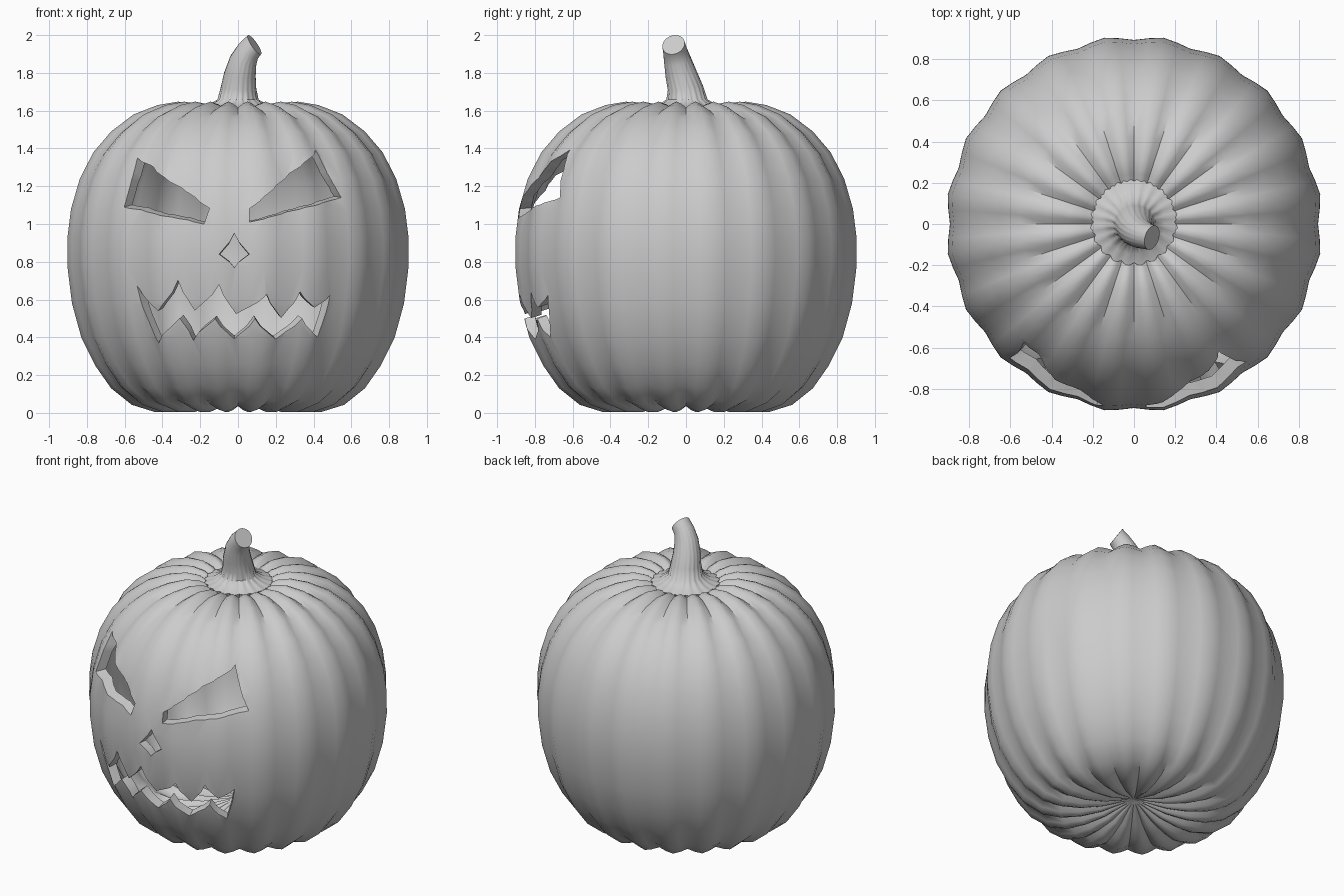
import bpy
import bmesh
import math
from mathutils import Vector

RIBS = 20
SEG = 80

cube = bpy.data.objects.get("Cube")
if cube:
    bpy.data.objects.remove(cube, do_unlink=True)

grey = bpy.data.materials.new("plain grey")
grey.use_nodes = True
COLOUR = (0.6, 0.6, 0.6, 1)
grey.diffuse_color = COLOUR
grey.node_tree.nodes["Principled BSDF"].inputs["Base Color"].default_value = COLOUR


def make_object(name, bm):
    mesh = bpy.data.meshes.new(name)
    bm.to_mesh(mesh)
    bm.free()
    mesh.materials.append(grey)
    obj = bpy.data.objects.new(name, mesh)
    bpy.context.collection.objects.link(obj)
    return obj


def smooth(obj, degrees):
    bpy.ops.object.select_all(action='DESELECT')
    obj.select_set(True)
    bpy.context.view_layer.objects.active = obj
    bpy.ops.object.shade_smooth_by_angle(angle=math.radians(degrees))


def groove(angle, softness):
    """0 on a rib crest, 1 between two ribs; softness 2 is a wave, 1 a crease."""
    return 1 - abs(math.sin((angle - math.pi / 2) * RIBS / 2)) ** softness


def bridge(bm, a, b, flip=False):
    for i in range(len(a)):
        j = (i + 1) % len(a)
        quad = [a[i], a[j], b[j], b[i]]
        bm.faces.new(quad[::-1] if flip else quad)


def cap(bm, ring, point, flip):
    tip = bm.verts.new(point)
    for i in range(len(ring)):
        tri = [ring[i], ring[(i + 1) % len(ring)], tip]
        bm.faces.new(tri[::-1] if flip else tri)


# Pumpkin shell: ribbed outer skin and a plainer inner skin, in one solid
PROFILE = [(0.08, 0.075), (0.2, 0.03), (0.33, 0.004), (0.45, 0.006), (0.57, 0.043),
           (0.68, 0.13), (0.765, 0.25), (0.84, 0.4), (0.89, 0.58), (0.915, 0.78),
           (0.914, 0.93), (0.895, 1.08), (0.848, 1.24), (0.775, 1.38), (0.68, 1.49),
           (0.56, 1.58), (0.43, 1.63), (0.32, 1.648), (0.24, 1.635), (0.16, 1.59)]


def skin(bm, inset, flip):
    rings = []
    last = len(PROFILE) - 1
    for k, (r, z) in enumerate(PROFILE):
        before, after = Vector(PROFILE[max(k - 1, 0)]), Vector(PROFILE[min(k + 1, last)])
        tangent = (after - before).normalized()
        out_r, out_z = tangent.y, -tangent.x
        # Soft shallow ribs on the belly, tighter and deeper toward the poles
        pole = abs(out_z) ** 2
        depth = (0.022 + 0.012 * pole) * min(1, r / 0.35)
        ring = []
        for s in range(SEG):
            a = math.tau * s / SEG
            push = inset + depth * groove(a, 2 - 0.7 * pole)
            rad = max(r - out_r * push, 0.03)
            ring.append(bm.verts.new((rad * math.cos(a), rad * math.sin(a), z - out_z * push)))
        rings.append(ring)
    for a, b in zip(rings, rings[1:]):
        bridge(bm, a, b, flip)
    cap(bm, rings[0], (0, 0, 0.1 + inset), not flip)
    cap(bm, rings[-1], (0, 0, 1.57 - inset), flip)


bm = bmesh.new()
skin(bm, 0, False)
skin(bm, 0.058, True)
shell = make_object("pumpkin_shell", bm)


# Carved face: each outline is pushed through the wall along the surface direction
def radius_at(z):
    for (r0, z0), (r1, z1) in zip(PROFILE[3:], PROFILE[4:]):
        if z0 <= z <= z1:
            return r0 + (r1 - r0) * (z - z0) / (z1 - z0)
    return 0.9


def carve(name, outline, tilt, steps):
    bm = bmesh.new()
    front, back = [], []
    for (x0, z0), (x1, z1) in zip(outline, outline[1:] + outline[:1]):
        for i in range(steps):
            x, z = x0 + (x1 - x0) * i / steps, z0 + (z1 - z0) * i / steps
            y = -math.sqrt((radius_at(z) - 0.01) ** 2 - x * x)
            p, n = Vector((x, y, z)), Vector((x, y, 0)).normalized()
            n.z = tilt
            front.append(bm.verts.new(p + n * 0.15))
            back.append(bm.verts.new(p - n * 0.25))
    bridge(bm, front, back)
    bm.faces.new(front)
    bm.faces.new(back[::-1])
    bmesh.ops.triangulate(bm, faces=bm.faces[:])
    bmesh.ops.recalc_face_normals(bm, faces=bm.faces[:])
    cutter = make_object(name, bm)
    cutter.hide_render = True
    mod = shell.modifiers.new(name, 'BOOLEAN')
    mod.operation = 'DIFFERENCE'
    mod.solver = 'EXACT'
    mod.object = cutter
    bpy.context.view_layer.objects.active = shell
    bpy.ops.object.modifier_apply(modifier=name)
    bpy.data.objects.remove(cutter, do_unlink=True)


carve("left_eye", [(0.42, 1.39), (0.55, 1.14), (0.06, 1.01), (0.06, 1.08)], -0.1, 5)
carve("right_eye", [(-0.53, 1.35), (-0.6, 1.09), (-0.18, 1.0), (-0.15, 1.085)], -0.2, 5)
carve("nose", [(-0.02, 0.95), (0.06, 0.84), (-0.02, 0.77), (-0.1, 0.84)], 0, 1)
carve("mouth", [(-0.54, 0.67), (-0.42, 0.54), (-0.32, 0.7), (-0.23, 0.54), (-0.1, 0.68),
                (-0.01, 0.52), (0.15, 0.63), (0.23, 0.5), (0.33, 0.64), (0.4, 0.56),
                (0.49, 0.62), (0.42, 0.4), (0.34, 0.5), (0.2, 0.39), (0.09, 0.5),
                (-0.02, 0.39), (-0.12, 0.5), (-0.24, 0.38), (-0.31, 0.5), (-0.42, 0.37)], -0.3, 1)
smooth(shell, 48)

# Stem: fluted collar narrowing into a bent stalk with a slanted cut end
STEM = [((0, 0.01, 1.57), 0.2, (0, 0, 1)),
        ((0, 0.01, 1.612), 0.215, (0, 0, 1)),
        ((0, 0.01, 1.628), 0.16, (0, 0, 1)),
        ((0, 0.005, 1.66), 0.11, (0, 0, 1)),
        ((0.003, -0.003, 1.72), 0.095, (0.05, -0.12, 1)),
        ((0.01, -0.025, 1.79), 0.085, (0.12, -0.2, 1)),
        ((0.028, -0.045, 1.865), 0.073, (0.3, -0.2, 0.9)),
        ((0.055, -0.058, 1.915), 0.064, (0.6, -0.25, 0.75)),
        ((0.087, -0.066, 1.949), 0.061, (0.8, -0.25, 0.55))]
bm = bmesh.new()
rings = []
for k, (centre, radius, normal) in enumerate(STEM):
    turn = Vector((0, 0, 1)).rotation_difference(Vector(normal))
    flute = 0.08 if k < 4 else 0.03 if k < 7 else 0
    ring = []
    for s in range(SEG):
        a = math.tau * s / SEG
        rad = radius * (1 - flute * groove(a, 1.5))
        ring.append(bm.verts.new(Vector(centre) + turn @ Vector((rad * math.cos(a), rad * math.sin(a), 0))))
    rings.append(ring)
for a, b in zip(rings, rings[1:]):
    bridge(bm, a, b)
bm.faces.new(rings[-1])
bm.faces.new(rings[0][::-1])
stem = make_object("stem", bm)
smooth(stem, 45)
